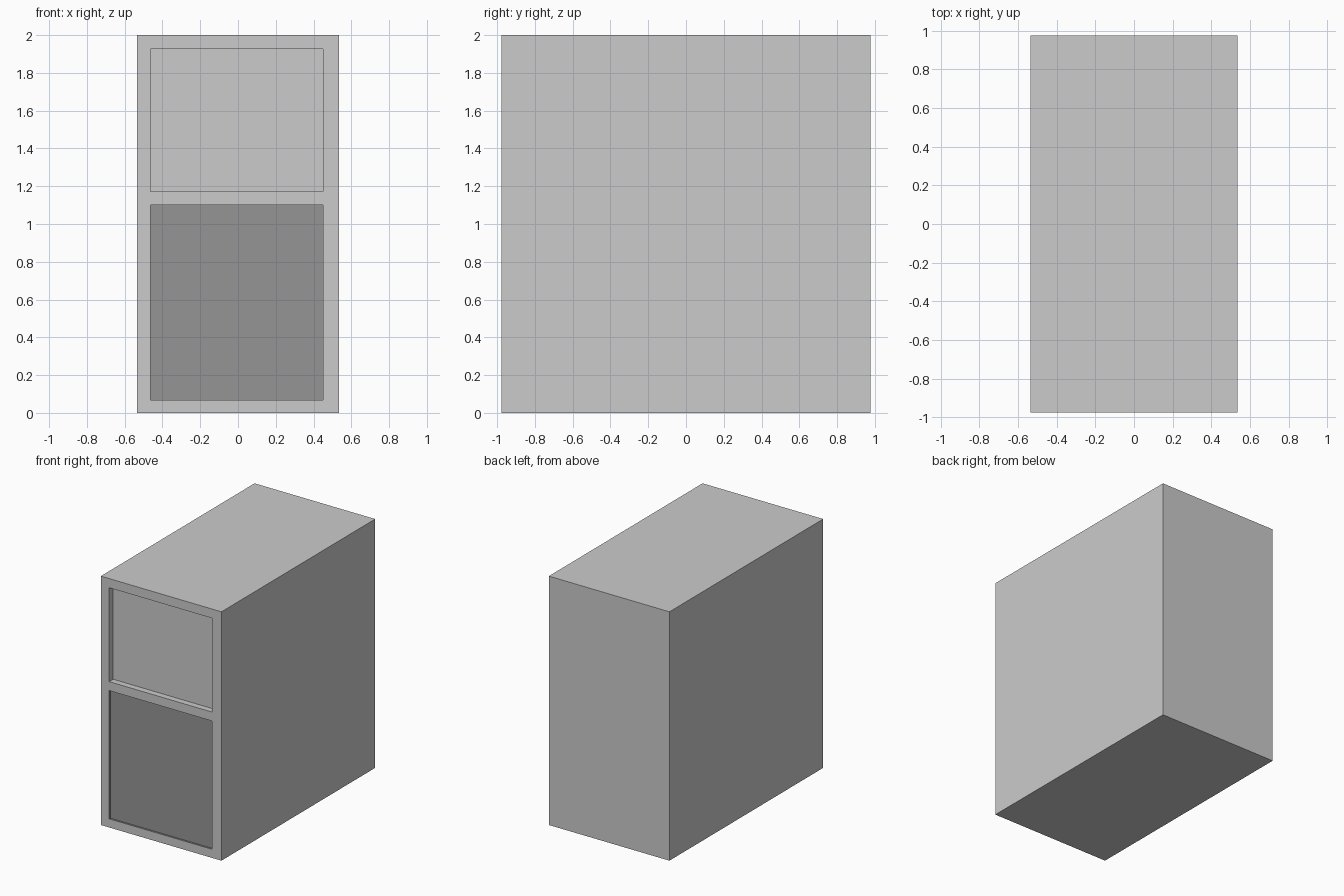
import bpy, bmesh
from mathutils import Vector, Matrix

if "Cube" in bpy.data.objects:
    bpy.data.objects.remove(bpy.data.objects["Cube"])

W, D, H = 1.072, 1.952, 2.0
X0, X1 = -0.462, 0.451
UPPER = (1.172, 1.926)
LOWER = (0.069, 1.10)

# Cabinet block
bm = bmesh.new()
bmesh.ops.create_cube(bm, size=1, matrix=Matrix.Translation((0, 0, H / 2)) @ Matrix.Diagonal((W, D, H, 1)))
bm.normal_update()


def front_faces():
    return [f for f in bm.faces if f.normal.y < -0.9]


# Divide the front face along the borders of the two bays
cuts = [(Vector((x, 0, 0)), Vector((1, 0, 0))) for x in (X0, X1)]
cuts += [(Vector((0, 0, z)), Vector((0, 0, 1))) for z in UPPER + LOWER]
for co, no in cuts:
    faces = front_faces()
    geom = set(faces)
    for f in faces:
        geom.update(f.edges)
        geom.update(f.verts)
    bmesh.ops.bisect_plane(bm, geom=list(geom), plane_co=co, plane_no=no)
    bm.normal_update()


# Sink one bay of the front to the given depth
def recess(zr, depth, mat):
    for f in front_faces():
        c = f.calc_center_median()
        if X0 < c.x < X1 and zr[0] < c.z < zr[1] and c.y < -D / 2 + 0.001:
            f.material_index = mat
            bmesh.ops.inset_individual(bm, faces=[f], thickness=0, depth=0)
            for v in f.verts:
                v.co.y += depth


recess(UPPER, 0.05, 0)   # open upper bay
recess(LOWER, 0.015, 1)  # dark lower panel

# Merge the leftover flat divisions
bmesh.ops.dissolve_limit(bm, angle_limit=0.01, verts=bm.verts, edges=bm.edges, delimit={'MATERIAL'})
bmesh.ops.recalc_face_normals(bm, faces=bm.faces)

mesh = bpy.data.meshes.new("cabinet")
grey = bpy.data.materials.new("body_grey")
dark = bpy.data.materials.new("dark_panel")
dark.diffuse_color = (0.3, 0.3, 0.3, 1)
dark.use_nodes = True
dark.node_tree.nodes["Principled BSDF"].inputs["Base Color"].default_value = dark.diffuse_color
mesh.materials.append(grey)
mesh.materials.append(dark)
bm.to_mesh(mesh)
bm.free()
bpy.context.collection.objects.link(bpy.data.objects.new("cabinet", mesh))
